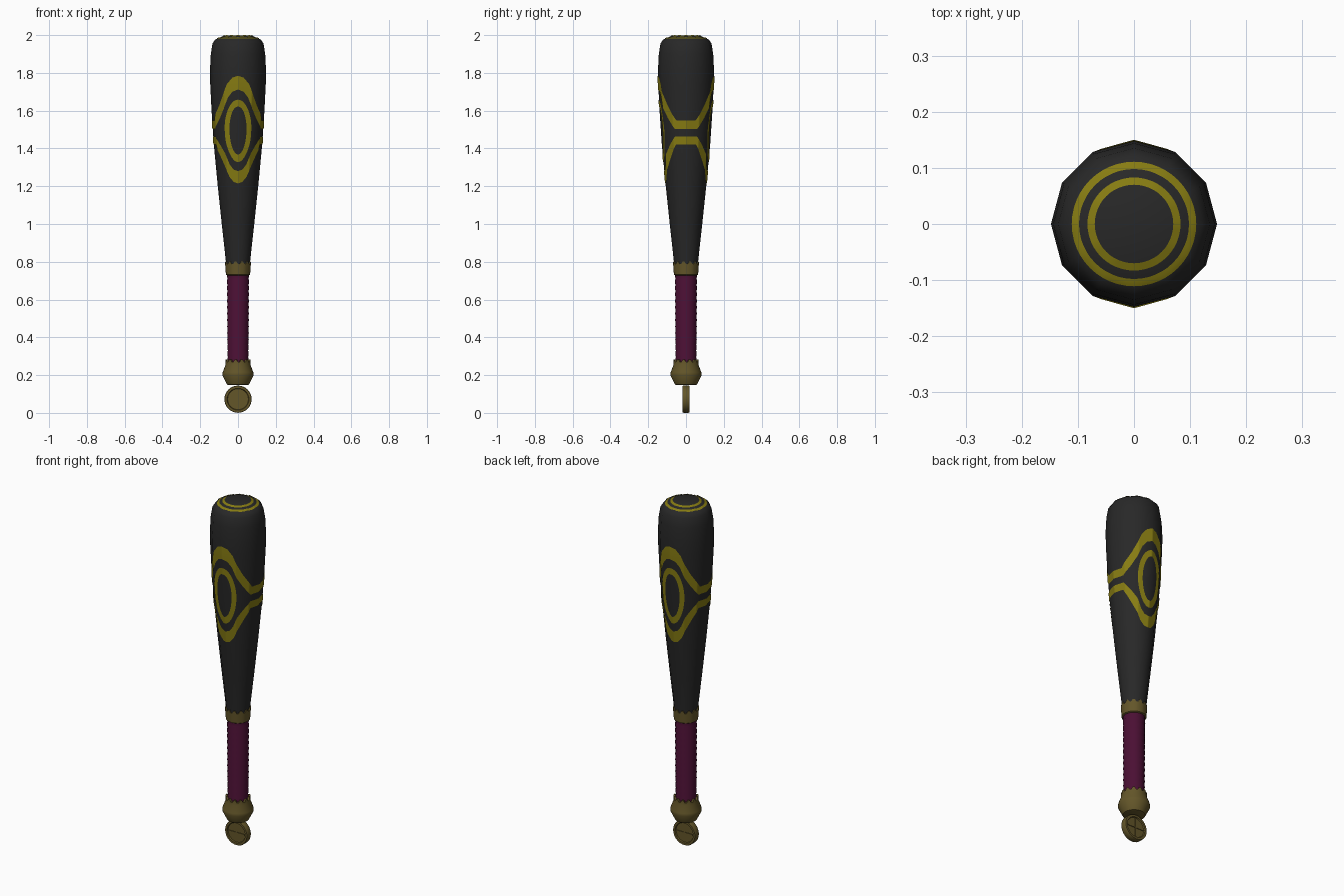
import bpy, bmesh, math
from math import sin, cos, pi, radians

if "Cube" in bpy.data.objects:
    bpy.data.objects.remove(bpy.data.objects["Cube"])

SIDES = 12


def material(name, rgb):
    m = bpy.data.materials.new(name)
    m.diffuse_color = (*rgb, 1)
    m.use_nodes = True
    m.node_tree.nodes["Principled BSDF"].inputs["Base Color"].default_value = m.diffuse_color
    return m


BLACK = material("charcoal", (0.021, 0.021, 0.021))
YELLOW = material("yellow", (0.24, 0.20, 0.006))
PURPLE = material("plum", (0.07, 0.005, 0.034))
GOLD = material("old_gold", (0.125, 0.092, 0.022))


def finish(name, bm, mat, angle=40):
    bmesh.ops.recalc_face_normals(bm, faces=bm.faces)
    me = bpy.data.meshes.new(name)
    bm.to_mesh(me)
    bm.free()
    ob = bpy.data.objects.new(name, me)
    bpy.context.collection.objects.link(ob)
    me.materials.append(mat)
    bpy.ops.object.select_all(action='DESELECT')
    ob.select_set(True)
    bpy.context.view_layer.objects.active = ob
    bpy.ops.object.shade_smooth_by_angle(angle=radians(angle))
    return ob


def skin(bm, rows, closed):
    """Bridge rows of points with quads."""
    vs = [[bm.verts.new(p) for p in row] for row in rows]
    n = len(rows[0])
    for a, b in zip(vs, vs[1:]):
        for i in range(n if closed else n - 1):
            j = (i + 1) % n
            bm.faces.new((a[i], a[j], b[j], b[i]))
    return vs


def lathe(name, profile, mat, sides=SIDES, teeth=0.0):
    """Revolve (r, z) points; teeth lowers every other vertex of the top rows."""
    bm = bmesh.new()
    top = max(z for r, z in profile)
    rows = []
    for r, z in profile:
        row = []
        for i in range(sides):
            t = 2 * pi * i / sides
            dip = teeth if z > top - 0.001 and i % 4 in (0, 1) else 0
            row.append((r * sin(t), -r * cos(t), z - dip))
        rows.append(row)
    vs = skin(bm, rows, True)
    bm.faces.new(vs[0])
    bm.faces.new(vs[-1])
    return finish(name, bm, mat)


# Barrel
BARREL = [(0.060, 0.74), (0.064, 0.80), (0.086, 1.00), (0.107, 1.20), (0.128, 1.42),
          (0.140, 1.60), (0.147, 1.74), (0.148, 1.82), (0.144, 1.90), (0.135, 1.955),
          (0.123, 1.974), (0.110, 1.982), (0.070, 1.998)]
lathe("barrel", BARREL, BLACK)


def lerp(table, x):
    for (x0, y0), (x1, y1) in zip(table, table[1:]):
        if x <= x1:
            return y0 + (y1 - y0) * max(0, x - x0) / (x1 - x0)
    return table[-1][1]


def facet(t):
    """Radius factor of the twelve-sided section at angle t."""
    step = 2 * pi / SIDES
    return cos(step / 2) / cos(t % step - step / 2)


def on_barrel(t, z):
    r = (lerp([(z, r) for r, z in BARREL], z) + 0.0025) * facet(t)
    return (r * sin(t), -r * cos(t), z)


def painted_strip(name, edge_a, edge_b, closed, turn=0):
    """Painted plate between two lines of (angle, z) points."""
    rows = []
    for k in range(5):
        f = k / 4
        rows.append([on_barrel(a[0] + (b[0] - a[0]) * f + turn, a[1] + (b[1] - a[1]) * f)
                     for a, b in zip(edge_a, edge_b)])
    bm = bmesh.new()
    skin(bm, rows, closed)
    finish(name, bm, YELLOW)


def oval(half_width, z0, z1):
    out = []
    for i in range(64):
        u = 2 * pi * i / 64
        out.append((math.asin(half_width * cos(u) / 0.134), (z0 + z1) / 2 + (z1 - z0) / 2 * sin(u)))
    return out


# Wavy bands around the barrel: (degrees from the front, z)
UPPER_OUT = [(0, 1.785), (12, 1.775), (24, 1.74), (32, 1.69), (45, 1.63), (68, 1.548), (90, 1.548)]
UPPER_IN = [(0, 1.712), (12, 1.70), (22, 1.67), (32, 1.61), (45, 1.56), (64, 1.503), (90, 1.503)]
LOWER_OUT = [(0, 1.215), (12, 1.222), (24, 1.25), (32, 1.29), (45, 1.34), (66, 1.422), (90, 1.422)]
LOWER_IN = [(0, 1.28), (12, 1.288), (22, 1.315), (32, 1.37), (45, 1.41), (64, 1.463), (90, 1.463)]


def line(table):
    return [(radians(d), lerp(table, abs(d))) for d in range(-90, 91, 2)]


for side, turn in (("front", 0), ("back", pi)):
    painted_strip(side + "_upper_band", line(UPPER_OUT), line(UPPER_IN), False, turn)
    painted_strip(side + "_lower_band", line(LOWER_IN), line(LOWER_OUT), False, turn)
    painted_strip(side + "_oval_ring", oval(0.070, 1.328, 1.658), oval(0.046, 1.368, 1.622), True, turn)

# Painted rings on the end cap
CAP = sorted([(r, z) for r, z in BARREL if z > 1.95])
for name, r0, r1 in (("inner_cap_ring", 0.070, 0.083), ("outer_cap_ring", 0.098, 0.111)):
    rows = []
    for k in range(4):
        r = r0 + (r1 - r0) * k / 3
        row = []
        for i in range(48):
            t = 2 * pi * i / 48
            row.append((r * sin(t), -r * cos(t), lerp(CAP, r / facet(t)) + 0.002))
        rows.append(row)
    bm = bmesh.new()
    skin(bm, rows, True)
    finish(name, bm, YELLOW)

# Grip with overlapping wraps
wraps = []
for i in range(14):
    z = 0.26 + i * 0.0345
    wraps += [(0.0535 + i * 0.0002, z), (0.0565 + i * 0.0002, z + 0.027)]
lathe("grip", wraps, PURPLE)

# Toothed collars
lathe("upper_collar", [(0.058, 0.728), (0.064, 0.732), (0.068, 0.802), (0.060, 0.802)],
      GOLD, 48, 0.014)
lathe("pommel_collar", [(0.052, 0.148), (0.058, 0.150), (0.083, 0.200), (0.081, 0.215),
                        (0.066, 0.255), (0.066, 0.283), (0.054, 0.283)], GOLD, 48, 0.014)

# Coin-shaped pommel with raised rim on both faces
coin = lathe("pommel_coin", [(0.055, -0.012), (0.058, -0.018), (0.070, -0.018),
                             (0.072, -0.014), (0.072, 0.014), (0.070, 0.018),
                             (0.058, 0.018), (0.055, 0.012)], GOLD, 32)
coin.rotation_euler = (pi / 2, 0, 0)
coin.location = (0, 0, 0.0725)

# Plain raised ribs on the coin faces
for y in (-0.012, 0.012):
    for name, sx, sz in (("coin_upright_rib", 0.006, 0.108), ("coin_cross_rib", 0.108, 0.006)):
        bm = bmesh.new()
        bmesh.ops.create_cube(bm, size=1)
        bmesh.ops.scale(bm, vec=(sx, 0.007, sz), verts=bm.verts)
        rib = finish(name, bm, GOLD)
        rib.location = (0, y, 0.0725)
